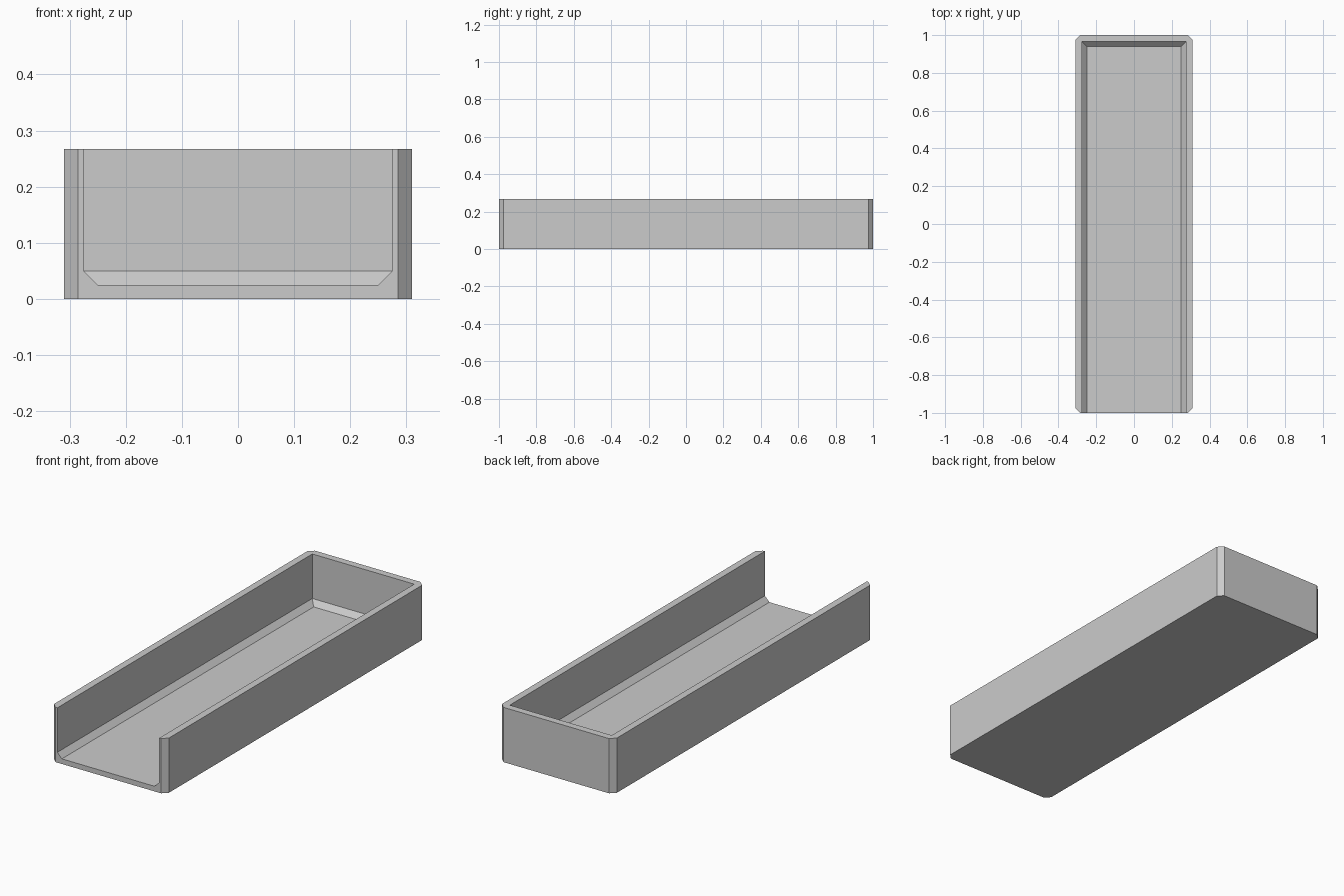
import bpy
import bmesh

cube = bpy.data.objects.get("Cube")
if cube:
    bpy.data.objects.remove(cube, do_unlink=True)

# Main dimensions
HALF_W, HALF_L, HEIGHT = 0.31, 1.0, 0.267
WALL, FLOOR, BEVEL = 0.035, 0.025, 0.025

# Plain grey material
grey = bpy.data.materials.new("plain_grey")
grey.use_nodes = True
colour = (0.6, 0.6, 0.6, 1.0)
grey.diffuse_color = colour
grey.node_tree.nodes["Principled BSDF"].inputs["Base Color"].default_value = colour

bm = bmesh.new()


def outer_ring(z):
    """Chamfered rectangle, anticlockwise from front left to front right."""
    w, l = HALF_W, HALF_L
    side = [(w - BEVEL, -l), (w, BEVEL - l), (w, l - BEVEL), (w - BEVEL, l)]
    points = side + [(-x, y) for x, y in reversed(side)]
    return [bm.verts.new((x, y, z)) for x, y in points]


def cavity_path(inset, z):
    """U-shaped path, open at the front."""
    w, back = HALF_W - WALL - inset, HALF_L - WALL - inset
    points = [(w, -HALF_L), (w, back), (-w, back), (-w, -HALF_L)]
    return [bm.verts.new((x, y, z)) for x, y in points]


def bridge(lower, upper):
    for i in range(len(lower) - 1):
        bm.faces.new((lower[i], lower[i + 1], upper[i + 1], upper[i]))


# Outer walls, leaving the front open
base, rim = outer_ring(0), outer_ring(HEIGHT)
bridge(base, rim)
bm.faces.new(base[::-1])

# Cavity floor, sloped lower edge and inner walls
floor = cavity_path(BEVEL, FLOOR)
slope = cavity_path(0, FLOOR + BEVEL)
top = cavity_path(0, HEIGHT)
bm.faces.new(floor)
bridge(floor, slope)
bridge(slope, top)

# Flat rim and U-shaped front face
bm.faces.new(rim + top[::-1])
bm.faces.new((base[-1], base[0], rim[0], top[0], slope[0], floor[0],
              floor[-1], slope[-1], top[-1], rim[-1]))
bmesh.ops.recalc_face_normals(bm, faces=bm.faces)

mesh = bpy.data.meshes.new("open_tray")
bm.to_mesh(mesh)
bm.free()
mesh.materials.append(grey)
tray = bpy.data.objects.new("open_tray", mesh)
bpy.context.collection.objects.link(tray)
